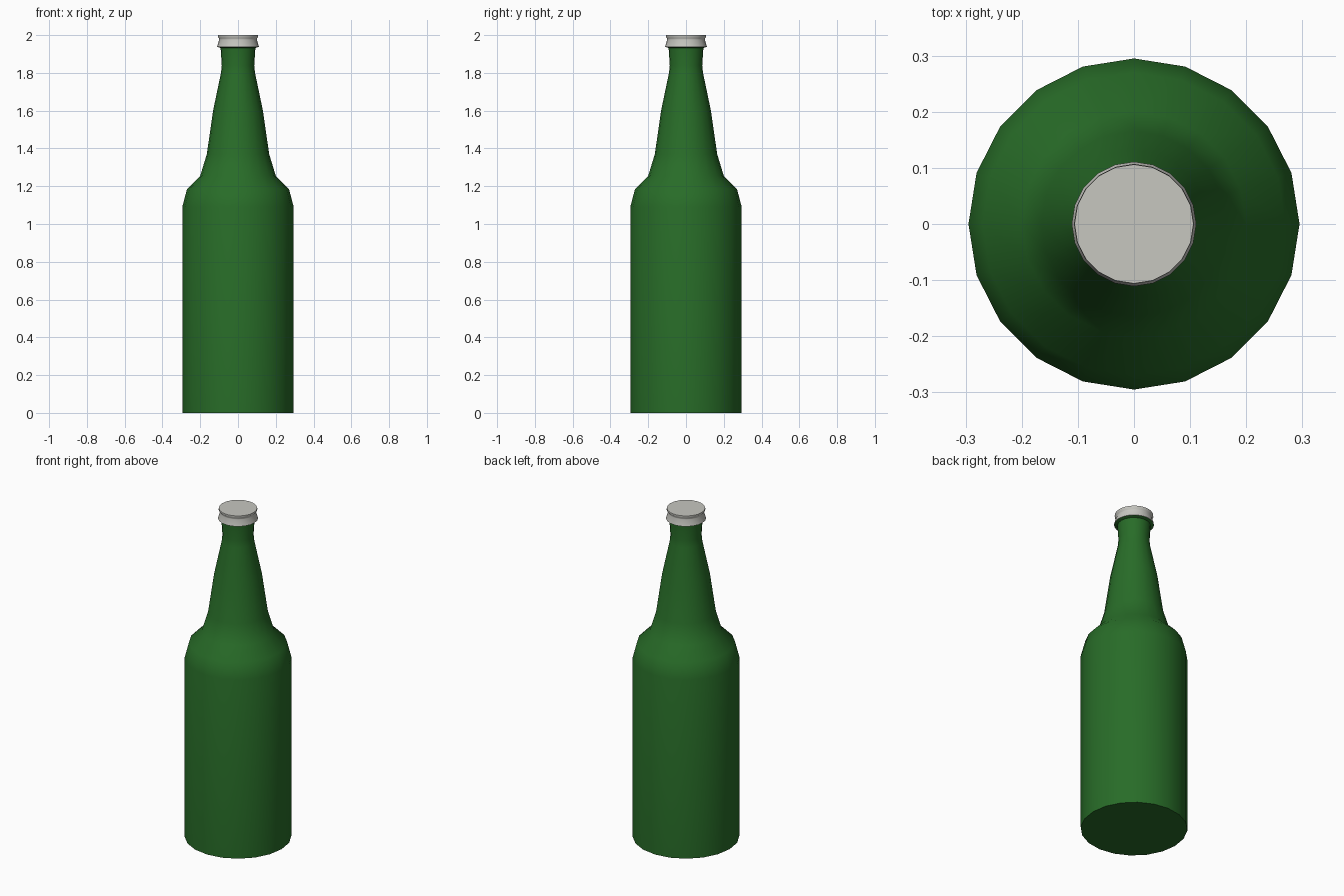
import bpy, bmesh, math

SIDES = 20

cube = bpy.data.objects.get("Cube")
if cube:
    bpy.data.objects.remove(cube, do_unlink=True)


def make_material(name, color):
    mat = bpy.data.materials.new(name)
    mat.use_nodes = True
    mat.diffuse_color = color
    mat.node_tree.nodes["Principled BSDF"].inputs["Base Color"].default_value = color
    return mat


def lathe(name, profile, mat, smooth_angle):
    """Revolve (radius, height) points, listed bottom to top, and cap both ends."""
    bm = bmesh.new()
    rings = []
    for radius, z in profile:
        rings.append([bm.verts.new((radius * math.cos(i * math.tau / SIDES),
                                    radius * math.sin(i * math.tau / SIDES), z))
                      for i in range(SIDES)])
    for low, high in zip(rings, rings[1:]):
        for i in range(SIDES):
            j = (i + 1) % SIDES
            bm.faces.new((low[i], low[j], high[j], high[i]))
    bm.faces.new(rings[0][::-1])
    bm.faces.new(rings[-1])
    mesh = bpy.data.meshes.new(name)
    bm.to_mesh(mesh)
    bm.free()
    mesh.materials.append(mat)
    obj = bpy.data.objects.new(name, mesh)
    bpy.context.collection.objects.link(obj)
    bpy.ops.object.select_all(action="DESELECT")
    obj.select_set(True)
    bpy.context.view_layer.objects.active = obj
    bpy.ops.object.shade_smooth_by_angle(angle=math.radians(smooth_angle))
    return obj


green = make_material("green glass", (0.021, 0.15, 0.021, 1))
grey = make_material("cap grey", (0.57, 0.57, 0.53, 1))

# Body, shoulder, neck and lip in one profile
lathe("bottle", [(0.295, 0), (0.295, 1.09), (0.27, 1.185), (0.2, 1.255),
                 (0.165, 1.37), (0.132, 1.6), (0.09, 1.8), (0.086, 1.84),
                 (0.092, 1.932), (0.108, 1.938)], green, 60)

# Flared crown cap with a pinched waist and a flat top
lathe("bottle_cap", [(0.111, 1.938), (0.1, 1.975), (0.1, 1.982),
                     (0.107, 1.99), (0.106, 2.0)], grey, 50)
